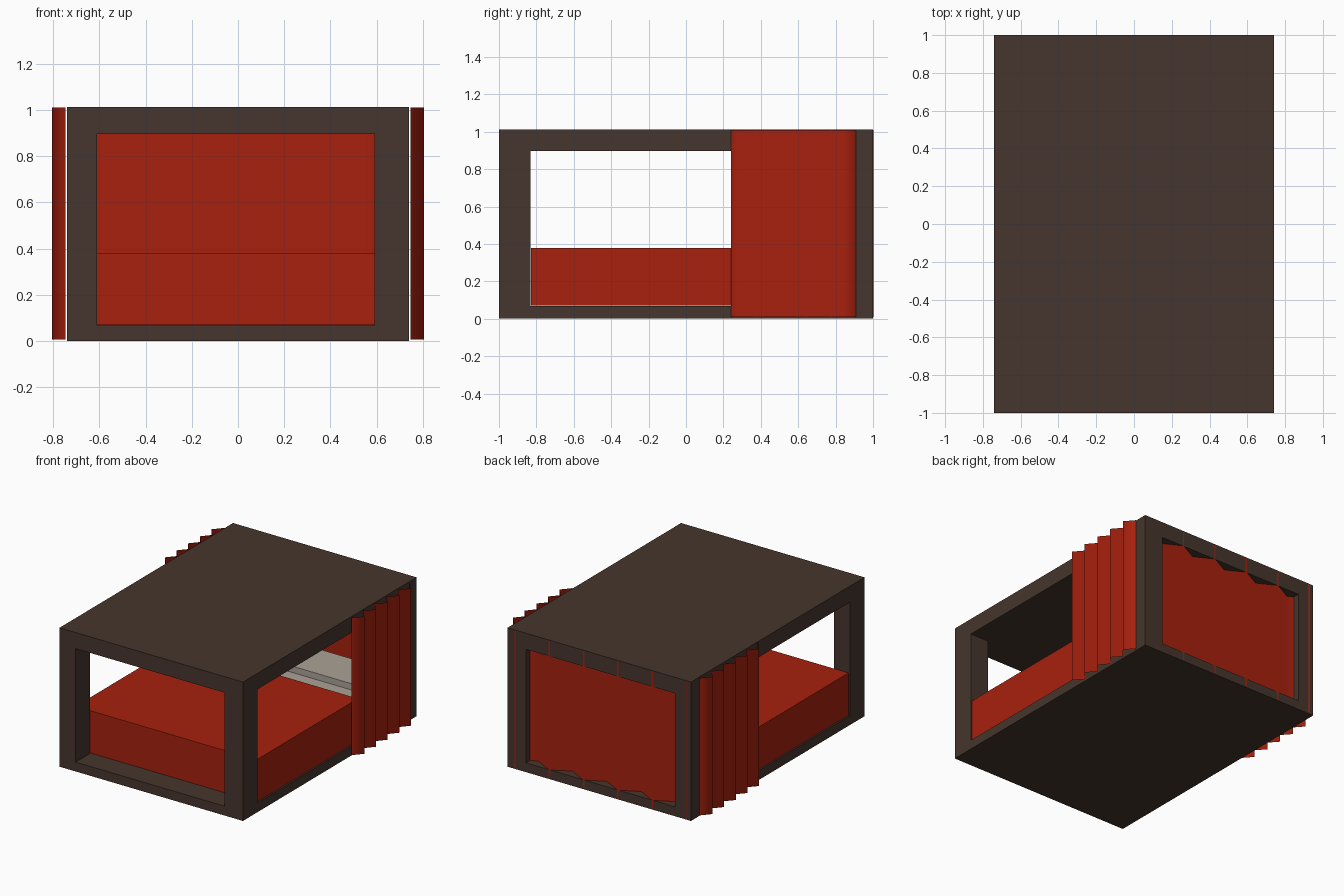
import bpy, bmesh

if "Cube" in bpy.data.objects:
    bpy.data.objects.remove(bpy.data.objects["Cube"])


def material(name, rgb):
    m = bpy.data.materials.new(name)
    m.diffuse_color = (*rgb, 1.0)
    m.use_nodes = True
    m.node_tree.nodes["Principled BSDF"].inputs["Base Color"].default_value = m.diffuse_color
    return m


WOOD = material("dark brown wood", (0.061, 0.036, 0.026))
RED = material("red cloth", (0.39, 0.015, 0.0044))
LINEN = material("pale linen", (0.40, 0.36, 0.31))


def add_object(name, bm, mat):
    mesh = bpy.data.meshes.new(name)
    bm.to_mesh(mesh)
    bm.free()
    mesh.materials.append(mat)
    ob = bpy.data.objects.new(name, mesh)
    bpy.context.collection.objects.link(ob)
    return ob


def box(name, lo, hi, mat):
    bm = bmesh.new()
    bmesh.ops.create_cube(bm, size=1)
    for v in bm.verts:
        v.co = [(a + b) / 2 + c * (b - a) for a, b, c in zip(lo, hi, v.co)]
    return add_object(name, bm, mat)


def curtain(name, profile, z0, z1):
    """Pleated sheet: a zigzag profile raised straight up, smooth shaded."""
    bm = bmesh.new()
    low = [bm.verts.new((x, y, z0)) for x, y in profile]
    high = [bm.verts.new((x, y, z1)) for x, y in profile]
    for i in range(len(profile) - 1):
        f = bm.faces.new((low[i], low[i + 1], high[i + 1], high[i]))
        f.smooth = True
    return add_object(name, bm, RED)


# Bed frame: solid block with openings cut through both ways
frame = box("canopy_frame", (-0.74, -1, 0), (0.74, 1, 1.013), WOOD)
cutters = [
    box("front_back_cutter", (-0.61, -2, 0.068), (0.59, 2, 0.896), WOOD),
    box("side_cutter", (-2, -0.832, 0.068), (2, 0.832, 0.896), WOOD),
]
bpy.context.view_layer.objects.active = frame
for c in cutters:
    mod = frame.modifiers.new(c.name, 'BOOLEAN')
    mod.operation = 'DIFFERENCE'
    mod.solver = 'EXACT'
    mod.object = c
    bpy.ops.object.modifier_apply(modifier=mod.name)
for c in cutters:
    bpy.data.objects.remove(c)

# Bedding: blanket over the front, bare mattress and pillow at the back
box("blanket", (-0.73, -0.83, 0.07), (0.73, 0.34, 0.378), RED)
box("mattress", (-0.71, 0.335, 0.07), (0.71, 0.83, 0.33), LINEN)
box("pillow", (-0.60, 0.51, 0.325), (0.60, 0.83, 0.376), LINEN)

# Side curtains: five pleats each, outside the frame
for side, label in ((1, "right"), (-1, "left")):
    pts = [(side * (0.805 if i % 2 else 0.747), 0.24 + 0.067 * i)
           for i in range(11)]
    if side < 0:
        pts.reverse()
    curtain(label + "_curtain", pts, 0.008, 1.01)

# Back curtain: five wide pleats whose ridges just break the back face
pts = [(0.68 - 0.1385 * i, 0.93 if i % 2 else 1.003) for i in range(11)]
curtain("back_curtain", pts, 0.008, 1.01)
